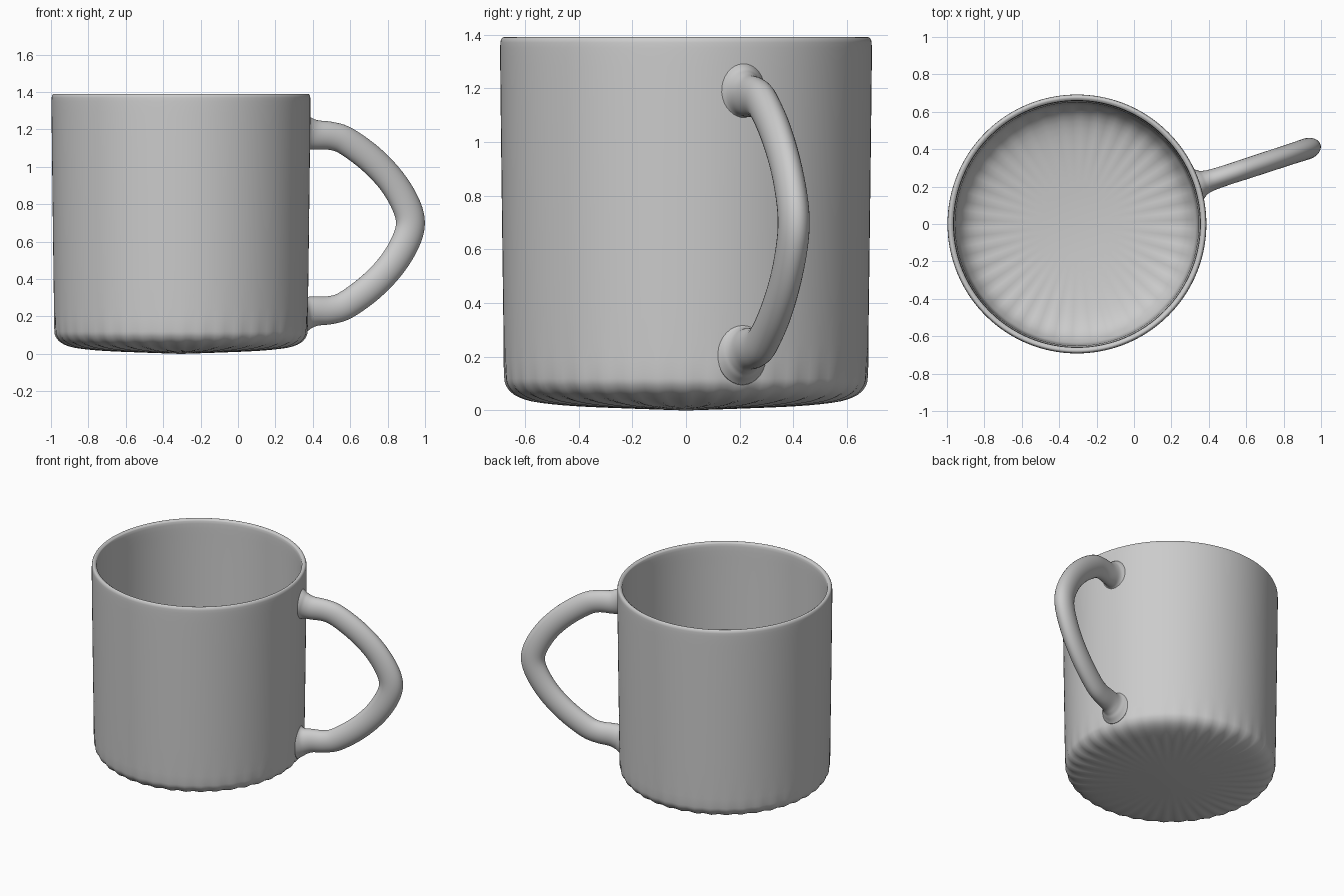
import bpy, bmesh, math
from mathutils import Vector

if "Cube" in bpy.data.objects:
    bpy.data.objects.remove(bpy.data.objects["Cube"])

CX = -0.305                      # mug axis
ANG = math.radians(18.1)         # handle direction

mat = bpy.data.materials.new("grey ceramic")
mat.diffuse_color = (0.6, 0.6, 0.6, 1)
mat.use_nodes = True
mat.node_tree.nodes["Principled BSDF"].inputs["Base Color"].default_value = mat.diffuse_color


def smooth_path(pts, steps):
    """Catmull-Rom interpolation through points of any dimension."""
    out = []
    for i in range(len(pts) - 1):
        p = [Vector(pts[min(max(k, 0), len(pts) - 1)]) for k in range(i - 1, i + 3)]
        for j in range(steps):
            t = j / steps
            out.append(0.5 * (2 * p[1] + (p[2] - p[0]) * t
                       + (2 * p[0] - 5 * p[1] + 4 * p[2] - p[3]) * t * t
                       + (3 * p[1] - p[0] - 3 * p[2] + p[3]) * t ** 3))
    out.append(Vector(pts[-1]))
    return out


def finish(bm, name):
    bmesh.ops.recalc_face_normals(bm, faces=bm.faces)
    me = bpy.data.meshes.new(name)
    bm.to_mesh(me)
    bm.free()
    ob = bpy.data.objects.new(name, me)
    bpy.context.collection.objects.link(ob)
    me.materials.append(mat)
    for f in me.polygons:
        f.use_smooth = True
    return ob


def bridge(bm, a, b):
    n = len(a)
    for i in range(n):
        bm.faces.new((a[i], a[(i + 1) % n], b[(i + 1) % n], b[i]))


# Cup: one closed profile (outer base, wall, rim, inner wall, dished floor)
outer = [(0.12, 0.004), (0.3, 0.011), (0.45, 0.021), (0.57, 0.037), (0.635, 0.06),
         (0.668, 0.095), (0.676, 0.14), (0.679, 0.25), (0.685, 0.7), (0.691, 1.2),
         (0.692, 1.35), (0.689, 1.38), (0.680, 1.39)]
inner = [(0.666, 1.385), (0.659, 1.36), (0.657, 1.2), (0.651, 0.7), (0.645, 0.28),
         (0.63, 0.19), (0.575, 0.12), (0.47, 0.08), (0.3, 0.056), (0.12, 0.044)]
profile = smooth_path(outer + inner, 3)
SEG, LOBES = 160, 40
bm = bmesh.new()
rings = []
for r, z in profile:
    # faint flutes around the lower corner, fading to the centre and up the wall
    w = max(0.0, 1 - abs(r - 0.57) / 0.3) * max(0.0, 1 - z / 0.25)
    ring = []
    for i in range(SEG):
        a = 2 * math.pi * i / SEG
        k = 0.006 * w * math.cos(LOBES * a)
        ring.append(bm.verts.new((CX + (r + k) * math.cos(a), (r + k) * math.sin(a), z - 0.6 * k)))
    rings.append(ring)
for a, b in zip(rings, rings[1:]):
    bridge(bm, a, b)
for ring, z in ((rings[0], 0.0), (rings[-1], 0.041)):
    c = bm.verts.new((CX, 0, z))
    for i in range(SEG):
        bm.faces.new((c, ring[i], ring[(i + 1) % SEG]))
finish(bm, "cup")

# Handle: oval section swept along a mirrored path (distance, height, scale)
MID = 0.70
half = [(0.666, 0.485, 1.75), (0.690, 0.483, 1.42), (0.715, 0.479, 1.14), (0.760, 0.471, 1.0),
        (0.847, 0.465, 0.95), (0.931, 0.437, 0.96), (1.068, 0.342, 0.97), (1.184, 0.226, 0.97),
        (1.263, 0.102, 0.99), (1.291, 0.0, 1.0)]
path = smooth_path(half + [(s, -h, k) for s, h, k in half[-2::-1]], 5)
out_dir = Vector((math.cos(ANG), math.sin(ANG), 0))
side = Vector((-math.sin(ANG), math.cos(ANG), 0))
pos = [Vector((CX, 0, MID)) + out_dir * p[0] + Vector((0, 0, p[1])) for p in path]
bm = bmesh.new()
rings = []
for i, c in enumerate(pos):
    tan = (pos[min(i + 1, len(pos) - 1)] - pos[max(i - 1, 0)]).normalized()
    nrm = tan.cross(side).normalized()
    k = path[i][2]
    b = 0.057 * k
    a = 0.079 * (1 + (k - 1) * (0.7 if k > 1 else 1))
    rings.append([bm.verts.new(c + nrm * a * math.cos(t) + side * b * math.sin(t))
                  for t in (2 * math.pi * j / 32 for j in range(32))])
for a, b in zip(rings, rings[1:]):
    bridge(bm, a, b)
bm.faces.new(rings[0])
bm.faces.new(rings[-1])
finish(bm, "handle")
